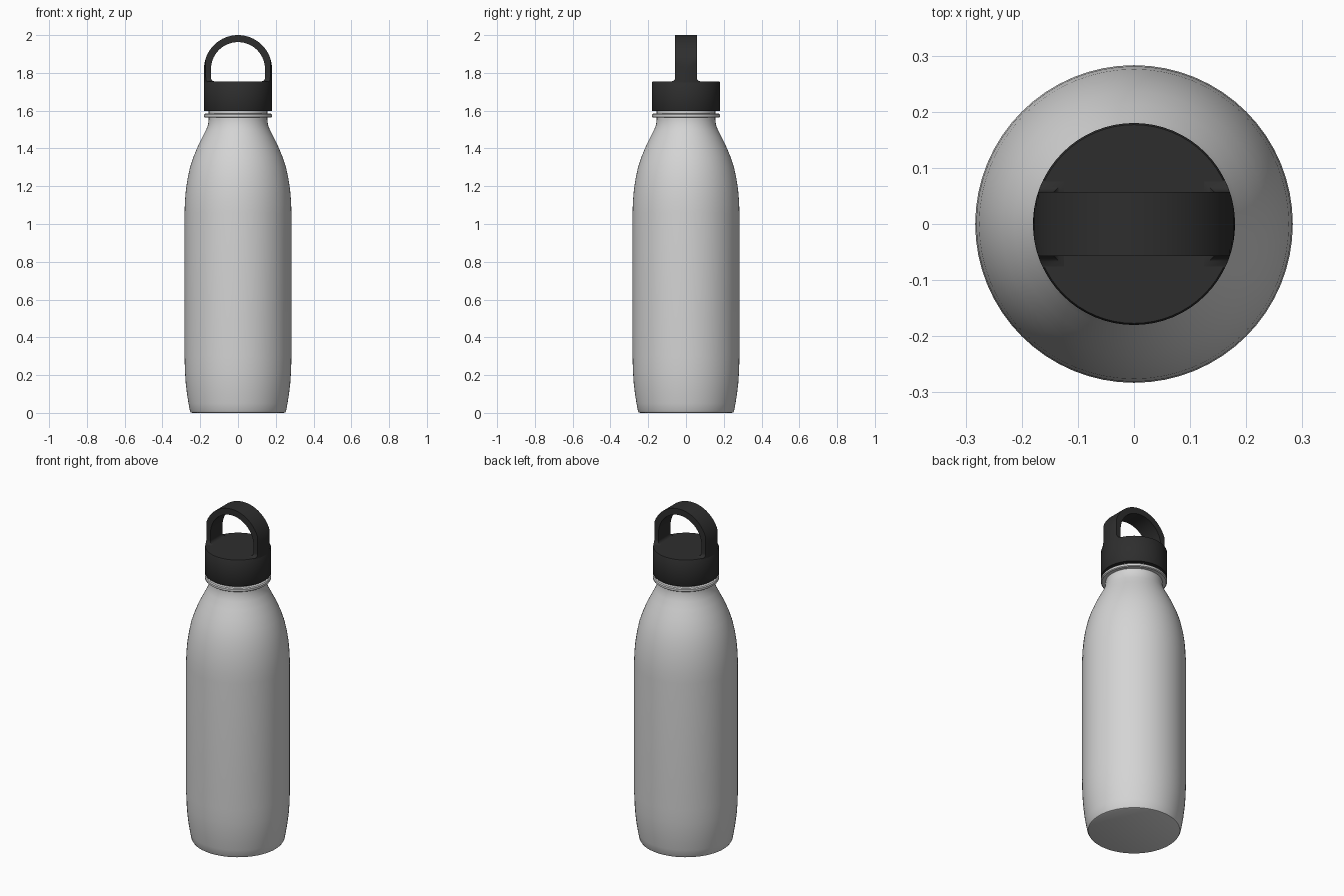
import bpy, bmesh, math

old = bpy.data.objects.get("Cube")
if old:
    bpy.data.objects.remove(old, do_unlink=True)


def material(name, rgb, rough):
    m = bpy.data.materials.new(name)
    m.use_nodes = True
    m.diffuse_color = (*rgb, 1)
    bsdf = m.node_tree.nodes["Principled BSDF"]
    bsdf.inputs["Base Color"].default_value = (*rgb, 1)
    bsdf.inputs["Roughness"].default_value = rough
    return m


def finish(name, bm, mat, angle=35):
    bmesh.ops.recalc_face_normals(bm, faces=bm.faces)
    mesh = bpy.data.meshes.new(name)
    bm.to_mesh(mesh)
    bm.free()
    mesh.materials.append(mat)
    ob = bpy.data.objects.new(name, mesh)
    bpy.context.collection.objects.link(ob)
    bpy.ops.object.select_all(action='DESELECT')
    ob.select_set(True)
    bpy.context.view_layer.objects.active = ob
    bpy.ops.object.shade_smooth_by_angle(angle=math.radians(angle))
    return ob


def lathe(name, profile, mat, steps=64):
    """Revolve (radius, z) points about z and close both ends."""
    bm = bmesh.new()
    rings = [[bm.verts.new((r * math.cos(math.tau * i / steps),
                            r * math.sin(math.tau * i / steps), z))
              for i in range(steps)] for r, z in profile]
    for a, b in zip(rings, rings[1:]):
        for i in range(steps):
            j = (i + 1) % steps
            bm.faces.new((a[i], a[j], b[j], b[i]))
    bm.faces.new(rings[0])
    bm.faces.new(rings[-1])
    return finish(name, bm, mat)


steel = material("pale grey steel", (0.66, 0.66, 0.66), 0.5)
black = material("black plastic", (0.027, 0.027, 0.027), 0.6)

# Bottle body with tapered foot, rounded shoulder and neck
lathe("bottle_body", [
    (0.243, 0), (0.25, 0.003), (0.255, 0.012), (0.262, 0.05), (0.27, 0.1),
    (0.277, 0.16), (0.281, 0.22), (0.283, 0.3), (0.283, 1.06), (0.281, 1.12),
    (0.276, 1.18), (0.267, 1.24), (0.254, 1.3), (0.236, 1.355), (0.213, 1.41),
    (0.188, 1.46), (0.168, 1.5), (0.159, 1.525), (0.155, 1.55), (0.155, 1.62)], steel)

# Collar ring under the lid
lathe("neck_ring", [
    (0.15, 1.563), (0.175, 1.563), (0.18, 1.567),
    (0.18, 1.579), (0.175, 1.584), (0.15, 1.584)], steel)

# Screw lid
R = 0.18
lathe("lid", [(0.15, 1.597), (0.178, 1.597), (R, 1.6), (R, 1.75),
              (0.177, 1.755)], black)

# Carry loop: a flat strap bent over the lid, trimmed to the lid's round outline
HALF_WIDTH, INNER, SPRING, BASE, FILLET = 0.057, 0.143, 1.82, 1.75, 0.022


def flare(z):
    """Extra thickness where the loop blends into the lid."""
    t = min(max((z - 1.754) / FILLET, 0), 1)
    return FILLET * (1 - math.sqrt(1 - (1 - t) ** 2))


path = []  # outer x, outer z, inner x, inner z
legs = [BASE] + [1.754 + FILLET * (i / 6) for i in range(7)] + [1.8]
for z in legs:
    path.append((R, z, INNER - flare(z), z))
for i in range(41):
    a = math.pi * i / 40
    c, s = math.cos(a), math.sin(a)
    path.append((R * c, SPRING + R * s, INNER * c, SPRING + INNER * s))
path += [(-R, z, -INNER + flare(z), z) for z in reversed(legs)]

bm = bmesh.new()
loops = []
COLS = 8
for ox, oz, ix, iz in path:
    outer, inner = [], []
    for k in range(COLS + 1):
        y = (HALF_WIDTH + flare(oz)) * (2 * k / COLS - 1)
        limit = math.sqrt(R * R - y * y)
        outer.append(bm.verts.new((max(-limit, min(limit, ox)), y, oz)))
        inner.append(bm.verts.new((ix, y, iz)))
    loops.append(outer + inner[::-1])
for a, b in zip(loops, loops[1:]):
    n = len(a)
    for i in range(n):
        j = (i + 1) % n
        bm.faces.new((a[i], a[j], b[j], b[i]))
bm.faces.new(loops[0])
bm.faces.new(loops[-1])
finish("carry_loop", bm, black, 40)
